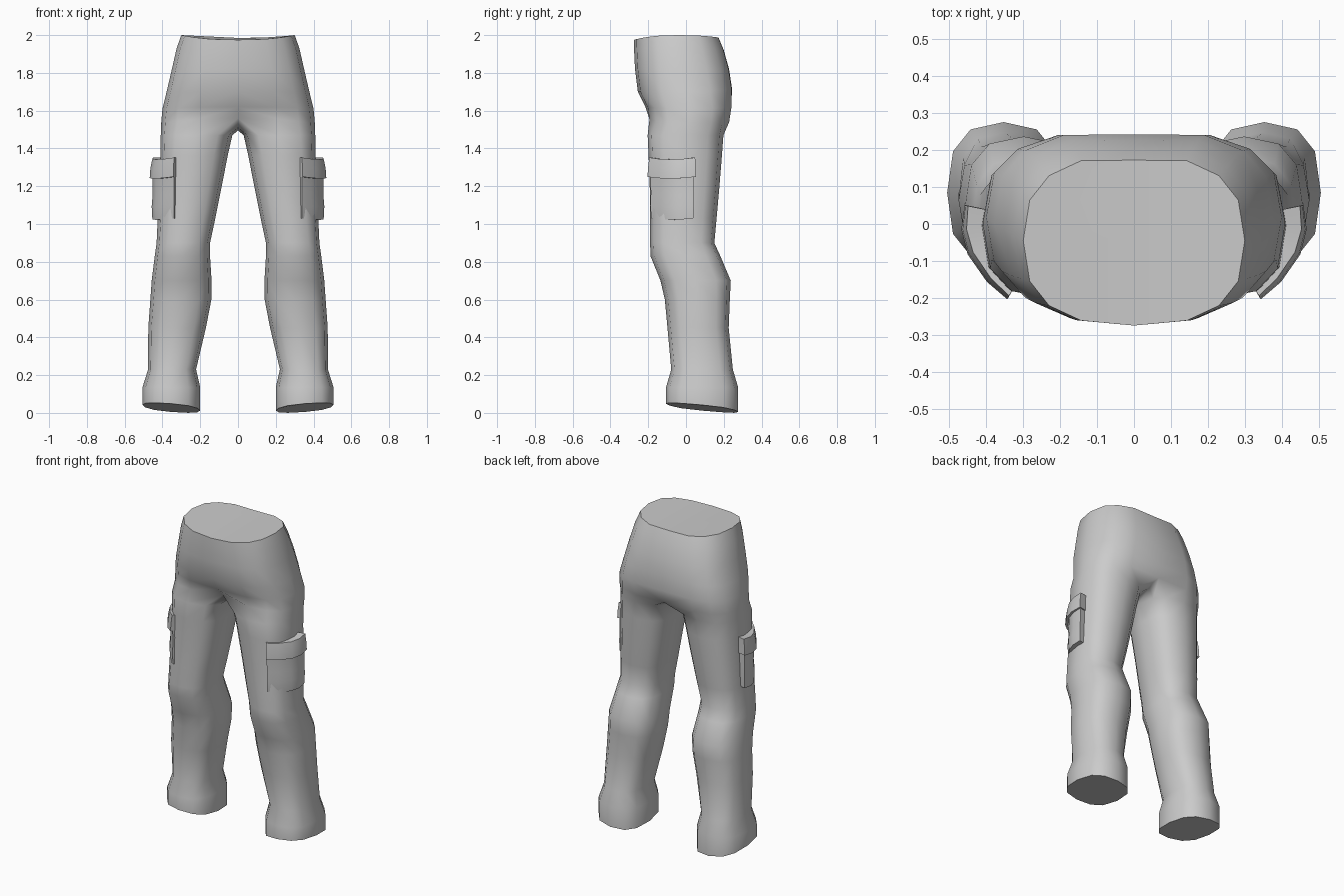
import bpy, bmesh, math

cube = bpy.data.objects.get("Cube")
if cube:
    bpy.data.objects.remove(cube, do_unlink=True)

grey = bpy.data.materials.new("cloth grey")
grey.use_nodes = True
grey.diffuse_color = (0.6, 0.6, 0.6, 1)
bsdf = grey.node_tree.nodes["Principled BSDF"]
bsdf.inputs["Base Color"].default_value = (0.6, 0.6, 0.6, 1)
bsdf.inputs["Roughness"].default_value = 0.8


def spow(v, e):
    return math.copysign(abs(v) ** e, v)


def oval(deg, x0, x1, y0, y1, e):
    """Point on a rounded box with the given extents."""
    c, s = math.cos(math.radians(deg)), math.sin(math.radians(deg))
    return ((x0 + x1) / 2 + (x1 - x0) / 2 * spow(c, 2 / e),
            (y0 + y1) / 2 + (y1 - y0) / 2 * spow(s, 2 / e))


def bridge(bm, a, b, closed=True):
    n = len(a)
    for i in range(n if closed else n - 1):
        j = (i + 1) % n
        bm.faces.new((a[i], a[j], b[j], b[i]))


def finish(bm, name, angle):
    bmesh.ops.recalc_face_normals(bm, faces=bm.faces[:])
    mesh = bpy.data.meshes.new(name)
    bm.to_mesh(mesh)
    bm.free()
    mesh.materials.append(grey)
    ob = bpy.data.objects.new(name, mesh)
    bpy.context.collection.objects.link(ob)
    mirror = ob.modifiers.new("mirror", 'MIRROR')
    mirror.use_clip = True
    mirror.merge_threshold = 0.0005
    bpy.ops.object.select_all(action='DESELECT')
    ob.select_set(True)
    bpy.context.view_layer.objects.active = ob
    bpy.ops.object.shade_smooth_by_angle(angle=math.radians(angle))
    return ob


# Trousers: half rings for the hips, full rings for one leg, then mirrored
# hip rows: z front, z side, z back, half width, y front, y back, roundness
hips = [
    (1.975, 2.00, 1.985, 0.300, -0.275, 0.185, 2.6),
    (1.925, 1.93, 1.920, 0.325, -0.275, 0.212, 2.6),
    (1.82, 1.82, 1.82, 0.350, -0.270, 0.240, 2.7),
    (1.70, 1.70, 1.72, 0.378, -0.255, 0.255, 2.8),
    (1.62, 1.61, 1.62, 0.400, -0.215, 0.253, 2.9),
    (1.56, 1.53, 1.54, 0.407, -0.205, 0.240, 2.9),
]
# leg rows: z, x inner, x outer, y front, y back
legs = [
    (1.47, 0.030, 0.409, -0.203, 0.198),
    (1.36, 0.055, 0.411, -0.198, 0.190),
    (1.20, 0.086, 0.418, -0.192, 0.177),
    (1.03, 0.120, 0.425, -0.190, 0.162),
    (0.90, 0.148, 0.431, -0.190, 0.150),
    (0.83, 0.148, 0.441, -0.188, 0.182),
    (0.70, 0.140, 0.457, -0.135, 0.237),
    (0.60, 0.141, 0.464, -0.112, 0.232),
    (0.45, 0.170, 0.475, -0.098, 0.226),
    (0.23, 0.222, 0.476, -0.078, 0.248),
    (0.135, 0.200, 0.506, -0.106, 0.276),
    (0.027, 0.200, 0.506, -0.106, 0.276),
]

bm = bmesh.new()
rows = []
for k, (zf, zs, zb, w, yf, yb, e) in enumerate(hips):
    row = []
    for i in range(9):
        deg = -90 + 22.5 * i
        x, y = oval(deg, -w, w, yf, yb, e)
        s = math.sin(math.radians(deg))
        z = zs + (zb - zs) * s * s if s > 0 else zs + (zf - zs) * s * s
        if i in (0, 8):
            x = 0
        if i == 8:
            y -= 0.012                      # shallow seat cleft
        if k == 5 and i == 0:
            y += 0.05                       # fabric tucks in at the crotch
        row.append(bm.verts.new((x, y, z)))
    rows.append(row)
bm.faces.new(rows[0])                       # waist top
for a, b in zip(rows, rows[1:]):
    bridge(bm, a, b, closed=False)

# Crotch points close the lowest hip row into the first leg ring
crotch = [bm.verts.new((0, y, z)) for y, z in ((0.14, 1.51), (0.02, 1.495), (-0.08, 1.51))]
ring = rows[-1] + crotch
for k, (z, x0, x1, y0, y1) in enumerate(legs):
    new = []
    for i in range(12):
        deg = 240 + 30 * i
        x, y = oval(deg, x0, x1, y0, y1, 2.6)
        t = math.radians(deg)
        tilt = 0.015 * math.cos(t) - 0.022 * math.sin(t) if k == len(legs) - 1 else 0
        new.append(bm.verts.new((x, y, z + tilt)))
    bridge(bm, ring, new)
    ring = new
bm.faces.new(ring)                          # hem underside
finish(bm, "trousers", 60)


# Cargo pockets: curved slabs wrapped round the outer front of the thigh
path = [(0.337, -0.190), (0.385, -0.143), (0.432, -0.075), (0.450, -0.015), (0.447, 0.046)]


def slab(name, levels, sag):
    """levels: z, outward offset, sideways scale; sag lowers the middle."""
    bm = bmesh.new()
    prev = first = None
    for z, off, wide in levels:
        outer, inner = [], []
        for i, (x, y) in enumerate(path):
            y = -0.07 + (y + 0.07) * wide
            dx, dy = x - 0.25, y * 0.8
            d = math.hypot(dx, dy)
            nx, ny = dx / d, dy / d
            drop = sag * math.sin(math.pi * i / 4)
            o = off * (0.6 + 0.4 * math.sin(math.pi * i / 4))
            outer.append(bm.verts.new((x + nx * o, y + ny * o, z - drop)))
            inner.append(bm.verts.new((x - nx * 0.045, y - ny * 0.045, z - drop)))
        loop = outer + inner[::-1]
        if prev:
            bridge(bm, prev, loop)
        else:
            first = (outer, inner)
        prev, last = loop, (outer, inner)
    for outer, inner in (first, last):
        bridge(bm, outer, inner, closed=False)
    return finish(bm, name, 45)


slab("pocket_body", [(1.27, 0.004, 0.97), (1.16, 0.002, 0.96), (1.10, 0.008, 0.96),
                     (1.03, 0.004, 0.93)], 0.008)
slab("pocket_flap", [(1.352, 0.004, 1.02), (1.30, 0.016, 1.02), (1.25, 0.020, 1.03)], 0.01)
